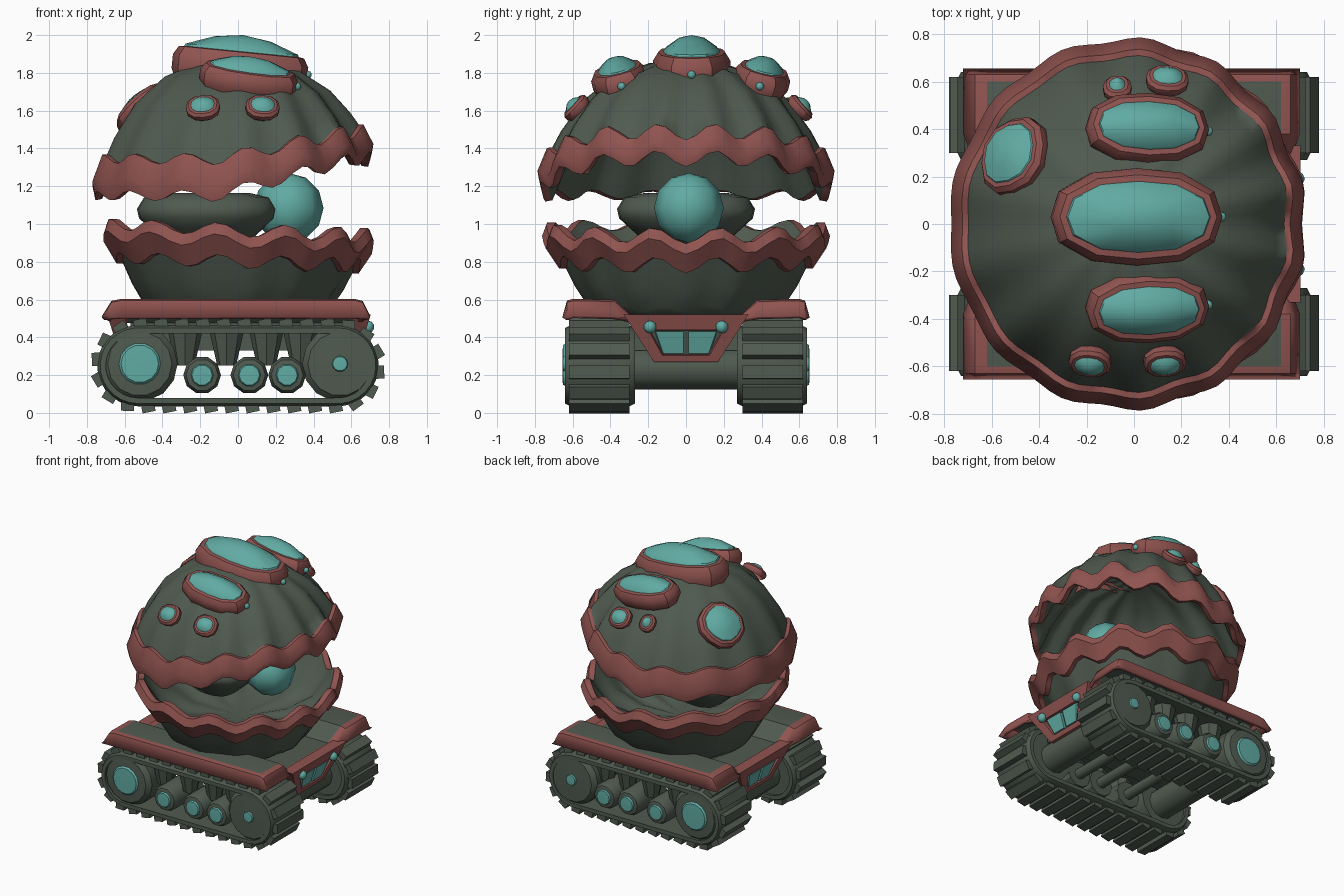
import bpy, bmesh
from math import sin, cos, pi, radians
from mathutils import Vector, Matrix

cube = bpy.data.objects.get("Cube")
if cube:
    bpy.data.objects.remove(cube)


def material(name, rgb):
    m = bpy.data.materials.new(name)
    m.use_nodes = True
    m.diffuse_color = (*rgb, 1)
    m.node_tree.nodes["Principled BSDF"].inputs["Base Color"].default_value = (*rgb, 1)
    return m


MATS = [material("dark green", (.08, .103, .08)),
        material("rust red", (.28, .088, .08)),
        material("teal glass", (.12, .41, .37))]
GREEN, RED, TEAL = range(3)


def finish(name, bm, angle=35):
    bmesh.ops.remove_doubles(bm, verts=bm.verts, dist=1e-5)
    bmesh.ops.recalc_face_normals(bm, faces=bm.faces)
    me = bpy.data.meshes.new(name)
    bm.to_mesh(me)
    bm.free()
    for m in MATS:
        me.materials.append(m)
    for p in me.polygons:
        p.use_smooth = True
    me.set_sharp_from_angle(angle=radians(angle))
    ob = bpy.data.objects.new(name, me)
    bpy.context.collection.objects.link(ob)
    return ob


def loft(name, loops, colours, angle=35):
    """Skin closed loops of equal length; one colour per band."""
    bm = bmesh.new()
    rows = [[bm.verts.new(p) for p in loop] for loop in loops]
    n = len(rows[0])
    for a, b, c in zip(rows, rows[1:], colours):
        for i in range(n):
            j = (i + 1) % n
            bm.faces.new((a[i], a[j], b[j], b[i])).material_index = c
    bmesh.ops.dissolve_degenerate(bm, edges=bm.edges, dist=1e-6)
    return finish(name, bm, angle)


def oval(rx, ry, z, n=12, power=2.4):
    """Squarish oval loop centred on the z axis."""
    pts = []
    for k in range(n):
        c, d = cos(2 * pi * k / n), sin(2 * pi * k / n)
        q = (abs(c) ** power + abs(d) ** power) ** (-1 / power)
        pts.append(Vector((rx * q * c, ry * q * d, z)))
    return pts


def box(bm, size, mat):
    bmesh.ops.create_cube(bm, size=1, matrix=mat @ Matrix.Diagonal((*size, 1)))


def rod(bm, x, z, r, depth):
    bmesh.ops.create_cone(bm, segments=12, radius1=r, radius2=r, depth=depth, cap_ends=True,
                          matrix=Matrix.Translation((x, 0, z)) @ Matrix.Rotation(pi / 2, 4, "X"))


def ball(name, loc, r, seg=8, rings=5):
    bm = bmesh.new()
    bmesh.ops.create_uvsphere(bm, u_segments=seg, v_segments=rings, radius=r,
                              matrix=Matrix.Translation(loc))
    for f in bm.faces:
        f.material_index = TEAL
    return finish(name, bm, 50)


# Scalloped shells: profile rows are (radius share, height share, wave strength);
# waves are tight and deep at the mouth, wide and shallow at the hinge
def shell(name, cx, rx, ry, apex, rim, waves, fade, prof, colours):
    loops = []
    seg = waves * 6
    for rho, h, amp in prof:
        loop = []
        for k in range(seg):
            a = 2 * pi * k / seg
            w = -cos(waves * a + 1.3 * sin(a)) * amp * (1 - fade * (1 - cos(a)) / 2)
            r = rho * (1 + .018 * w)
            loop.append((cx + rx * r * cos(a), ry * r * sin(a),
                         rim(a) + (apex - rim(a)) * h + .042 * w))
        loops.append(loop)
    return loft(name, loops, colours, 50)


shell("upper_shell", -.03, .725, .755, 1.87,
      lambda a: 1.17 + .19 * min(1, max(0, cos(a) + .1)), 14, .45,
      [(0, 1, 0), (.26, .97, .05), (.5, .87, .15), (.72, .66, .35), (.87, .4, .7),
       (.93, .25, 1), (.965, .25, 1), (1.03, .07, 1), (1.01, -.03, 1), (.96, -.02, 1),
       (.91, .1, 1), (.85, .28, .9), (.7, .56, .6), (.5, .77, .4), (0, .88, 0)],
      [GREEN] * 5 + [RED] * 4 + [GREEN] * 5)
shell("lower_shell", 0, .7, .735, .5, lambda a: .955 - .03 * cos(a), 12, .3,
      [(0, 1, 0), (.6, 1, 0), (.69, .88, .4), (.81, .57, .8), (.88, .34, 1),
       (.93, .34, 1), (1.03, .1, 1), (1, -.03, 1), (.94, -.03, 1), (.9, .08, 1),
       (.75, .42, .7), (.5, .6, .3), (0, .65, 0)],
      [GREEN] * 4 + [RED] * 4 + [GREEN] * 4)

# Soft cushion body, squarer toward the mouth, and the pearl it holds
body = loft("soft_body", [oval(.37 * q, .365 * q, z, 16, 3) for q, z in
                          ((0, .8), (.4, .84), (.82, .98), (.97, 1.03), (1, 1.08),
                           (.9, 1.14), (.6, 1.165), (0, 1.15))], [GREEN] * 7, 50)
body.location = (-.165, 0, 0)
ball("pearl", (.268, .015, 1.085), .185, 8, 6)


# Domed pods on the shell: red collar, teal cap
def pod(name, loc, rx, ry, h, normal, border, lamp=False):
    z = Vector(normal).normalized()
    y = z.cross(Vector((1, 0, 0))).normalized()
    x = y.cross(z)
    frame = Matrix((x, y, z)).transposed()

    def ring(inset, up, scale=1):
        loop = oval((rx - inset * border) * scale, (ry - inset * border) * scale, up * h)
        return [Vector(loc) + frame @ p for p in loop]
    loft(name, [ring(.4, -.5), ring(0, -.2), ring(0, .22), ring(.5, .48), ring(1, .5),
                ring(1.1, .57), ring(1.1, .88, .5), ring(1, 1, 0)],
         [RED] * 4 + [TEAL] * 3)
    if lamp:
        ball(name + "_lamp", Vector(loc) + x * rx, .022)


pod("top_pod", (.01, .03, 1.826), .36, .205, .175, (.1, 0, 1), .055, True)
for side, y in (("left", .4), ("right", -.35)):
    s = 1 if y > 0 else -1
    pod(side + "_pod", (.055, y, 1.765), .26, .15, .125, (.15, .25 * s, 1), .046, True)
pod("rear_pod", (-.5, .285, 1.605), .17, .165, .085, (-.75, .35, .8), .036)
for i, (x, y, rx, ry) in enumerate([(-.07, .57, .06, .065), (.14, .605, .09, .08),
                                    (-.185, -.58, .09, .08), (.13, -.58, .09, .08)]):
    pod(f"small_pod_{i + 1}", (x, y, 1.615), rx, ry, .055, (x * .6, y * 1.4, .75), .027)


# Deck: raised fenders, sunken and shorter middle, red border and skirt
half = [(.655, .505), (.63, .595), (.6, .603), (.38, .6), (.27, .5)]
section = half + [(-y, z) for y, z in reversed(half)]
stations = [(-.72, .09), (-.67, .01), (-.62, 0), (.62, 0), (.66, .01), (.7, .09)]
last = len(section) - 2
bm = bmesh.new()
grid = [[bm.verts.new((x * (.94 if abs(y) < .3 else 1), y, z - (drop if z > .55 else 0)))
         for y, z in section] for x, drop in stations]
for i in range(len(stations) - 1):
    for j in range(last + 1):
        f = bm.faces.new((grid[i][j], grid[i][j + 1], grid[i + 1][j + 1], grid[i + 1][j]))
        f.material_index = RED if i != 2 or j in (0, 1, last - 1, last) else GREEN
deck = finish("deck", bm)
mod = deck.modifiers.new("thickness", "SOLIDIFY")
mod.thickness = .025

# Hull and axles
bm = bmesh.new()
box(bm, (1.14, .54, .15), Matrix.Translation((0, 0, .405)))
for x in (-.5, .5):
    rod(bm, x, .235, .11, .64)
for x in (-.19, .06, .26):
    rod(bm, x, .2, .04, .7)
finish("hull", bm)


# End grilles: red trapezoid frame, dark inset, teal panes
def grille(name, s, base):
    def place(y, z, out):
        return s * (base + (z - .27) * .31 + out), y, z

    def trap(top, low, z1, z0, out):
        return [place(y, z, out) for y, z in ((top, z1), (-top, z1), (-low, z0), (low, z0))]
    loft(name, [trap(.33, .17, .52, .27, -.06), trap(.33, .17, .52, .27, .03),
                trap(.2, .125, .44, .305, .03), trap(.19, .12, .435, .31, .005),
                trap(0, 0, .37, .37, .005)], [RED, RED, RED, GREEN])
    for k in (-1, 1):
        side = "left" if k > 0 else "right"
        loft(f"{name}_pane_{side}",
             [[place(k * y, z, out) for y, z in ((.012, .43), (w1, .43), (w0, .315), (.012, .315))]
              for w1, w0, out in ((.165, .125, .004), (.16, .12, .026), (.012, .012, .026))],
             [TEAL, TEAL])
        if s > 0:
            ball(f"{name}_lamp_{side}", place(k * .19, .455, .035), .034)


grille("front_grille", 1, .595)
grille("rear_grille", -1, .585)


# Running gear
HALF, MID = .53, .25


def track_point(r, t):
    """Point and outward angle on a stadium loop, t from 0 to 1."""
    arc = pi * r
    d = (t % 1) * (4 * HALF + 2 * arc)
    for s in (1, -1):
        if d < 2 * HALF:
            return s * (HALF - d), MID + s * r, s * pi / 2
        d -= 2 * HALF
        if d < arc:
            a = s * pi / 2 + d / r
            return -s * HALF + r * cos(a), MID + r * sin(a), a
        d -= arc
    return HALF, MID + r, pi / 2


def wheel(name, x, z, r, hub, s, seg=14):
    prof = [(0, .29), (r, .29), (r, .6), (r * .85, .635), (hub, .64), (hub * .9, .652), (0, .655)]
    loft(name, [[(x + q * cos(2 * pi * k / seg), s * y, z + q * sin(2 * pi * k / seg))
                 for k in range(seg)] for q, y in prof], [GREEN] * 4 + [TEAL] * 2)


for side, s in (("left", 1), ("right", -1)):
    def belt_loop(r, y):
        pts = [track_point(.2, k / 72) for k in range(72)]
        return [(x + (r - .2) * cos(a), s * y, z + (r - .2) * sin(a)) for x, z, a in pts]
    loft(side + "_belt", [belt_loop(r, y) for r, y in
                          ((.2, .27), (.215, .3), (.215, .61), (.2, .64), (.17, .64),
                           (.17, .27), (.2, .27))], [GREEN] * 6)
    bm = bmesh.new()
    for k in range(32):
        x, z, a = track_point(.224, (k + .5) / 32)
        box(bm, (.045, .32, .07), Matrix.Translation((x, s * .46, z))
            @ Matrix.Rotation(-a - .2, 4, "Y"))
    finish(side + "_tread_lugs", bm)
    wheel(side + "_rear_wheel", -.52, .26, .2, .11, s)
    wheel(side + "_front_wheel", .54, .26, .2, .042, s)
    for i, x in enumerate((-.19, .06, .26)):
        wheel(f"{side}_road_wheel_{i + 1}", x, .2, .1, .06, s, 10)
    bm = bmesh.new()
    for x in (-.28, -.06, .15, .33):
        bmesh.ops.create_cone(bm, segments=8, radius1=.05, radius2=.095, depth=.2, cap_ends=True,
                              matrix=Matrix.Translation((x, s * .5, .35)))
    finish(side + "_struts", bm)
